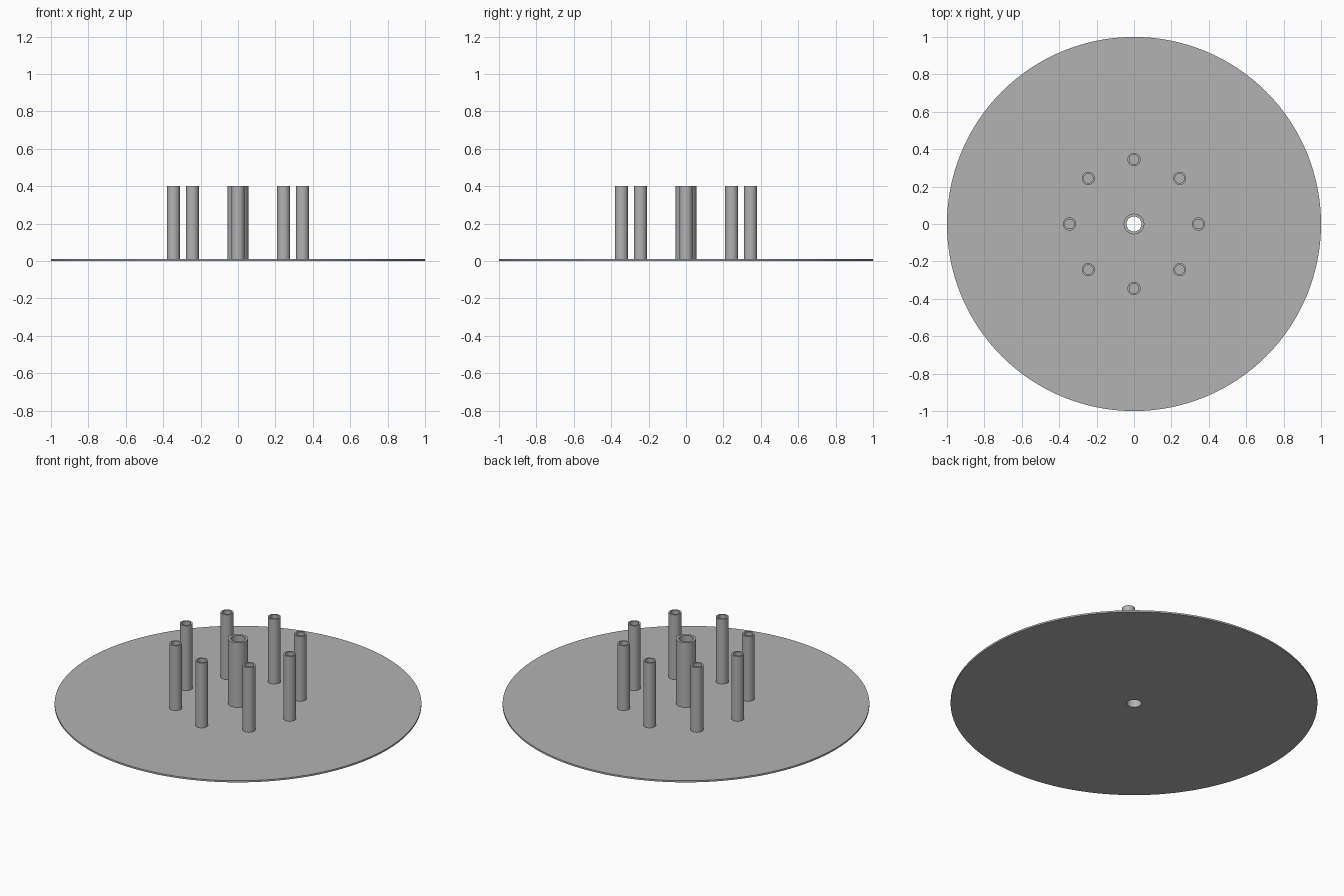
import bpy
import bmesh
from math import cos, sin, tau

cube = bpy.data.objects.get("Cube")
if cube:
    bpy.data.objects.remove(cube, do_unlink=True)

grey = bpy.data.materials.new("plain grey")
grey.use_nodes = True
colour = (0.45, 0.45, 0.45, 1)
grey.diffuse_color = colour
grey.node_tree.nodes["Principled BSDF"].inputs["Base Color"].default_value = colour

PLATE_TOP = 0.01
TUBE_TOP = 0.4


def ring(name, outer, inner, bottom, top, sides, x=0, y=0):
    """Hollow cylinder made by sweeping a rectangular section around z."""
    bm = bmesh.new()
    section = [(inner, bottom), (outer, bottom), (outer, top), (inner, top)]
    loops = [[bm.verts.new((r * cos(tau * i / sides), r * sin(tau * i / sides), z))
              for i in range(sides)] for r, z in section]
    for k, low in enumerate(loops):
        high = loops[(k + 1) % len(loops)]
        for i in range(sides):
            j = (i + 1) % sides
            bm.faces.new((low[i], low[j], high[j], high[i]))
    bmesh.ops.recalc_face_normals(bm, faces=bm.faces)
    mesh = bpy.data.meshes.new(name)
    bm.to_mesh(mesh)
    bm.free()
    mesh.materials.append(grey)
    obj = bpy.data.objects.new(name, mesh)
    obj.location = (x, y, 0)
    bpy.context.collection.objects.link(obj)
    bpy.ops.object.select_all(action="DESELECT")
    obj.select_set(True)
    bpy.context.view_layer.objects.active = obj
    bpy.ops.object.shade_smooth_by_angle()
    return obj


# Thin round base with a through hole
ring("base_plate", 1, 0.04, 0, PLATE_TOP, 128)

# Central hollow post, open right through the base
ring("center_tube", 0.055, 0.04, PLATE_TOP, TUBE_TOP, 128)

# Circle of eight smaller tubes, closed below by the base
for n in range(8):
    a = tau * n / 8
    ring(f"outer_tube_{n + 1}", 0.035, 0.025, PLATE_TOP, TUBE_TOP, 48,
         0.345 * cos(a), 0.345 * sin(a))
